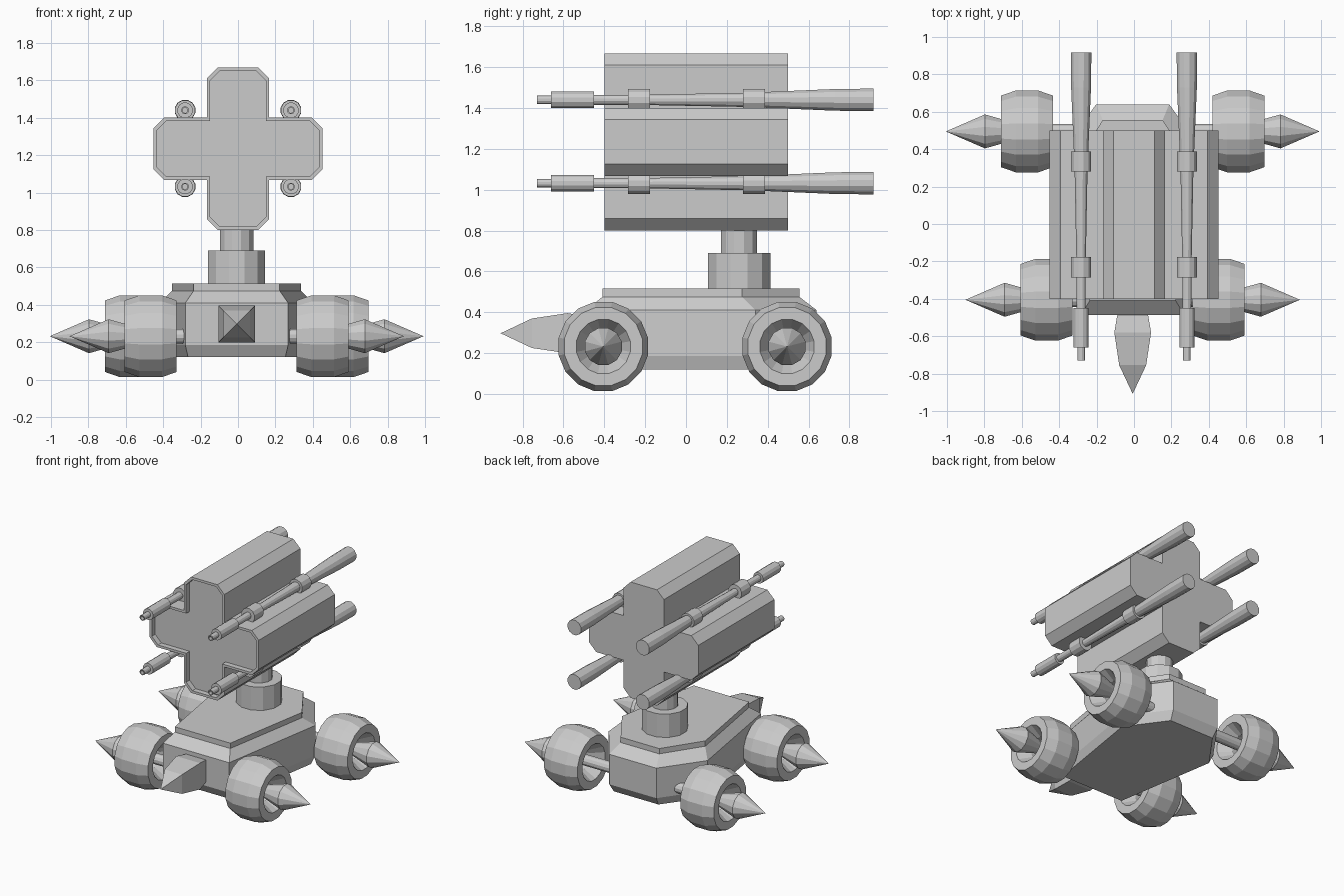
import bpy, bmesh
from math import sin, cos, pi
from mathutils import Vector

if "Cube" in bpy.data.objects:
    bpy.data.objects.remove(bpy.data.objects["Cube"])

grey = bpy.data.materials.new("plain_grey")
grey.use_nodes = True
colour = (0.6, 0.6, 0.6, 1)
grey.diffuse_color = colour
grey.node_tree.nodes["Principled BSDF"].inputs["Base Color"].default_value = colour

CHASSIS_X = -0.007


def finish(name, bm):
    bmesh.ops.recalc_face_normals(bm, faces=bm.faces)
    mesh = bpy.data.meshes.new(name)
    bm.to_mesh(mesh)
    bm.free()
    mesh.materials.append(grey)
    obj = bpy.data.objects.new(name, mesh)
    bpy.context.collection.objects.link(obj)
    return obj


def skin(name, rings, looped=False):
    """Bridge equal rings of points; cap the ends unless looped."""
    bm = bmesh.new()
    loops = [[bm.verts.new(p) for p in ring] for ring in rings]
    n = len(loops[0])
    pairs = list(zip(loops, loops[1:]))
    if looped:
        pairs.append((loops[-1], loops[0]))
    else:
        bm.faces.new(loops[0])
        bm.faces.new(loops[-1])
    for a, b in pairs:
        for i in range(n):
            j = (i + 1) % n
            bm.faces.new((a[i], a[j], b[j], b[i]))
    bmesh.ops.remove_doubles(bm, verts=bm.verts, dist=0.0005)
    return finish(name, bm)


def lathe(name, centre, axis, profile, sides=12, looped=False, turn=0.5):
    """Revolve (distance, radius) pairs round a line through centre."""
    axis = Vector(axis)
    u = Vector((0, 0, 1)) if abs(axis.z) < 0.5 else Vector((1, 0, 0))
    v = axis.cross(u)
    angles = [2 * pi * (i + turn) / sides for i in range(sides)]
    rings = [[Vector(centre) + axis * t + (u * cos(a) + v * sin(a)) * r
              for a in angles] for t, r in profile]
    return skin(name, rings, looped)


# Hull: stacked six-sided outlines, narrow at the front
def outline(half, z):
    pts = half + [(-x, y) for x, y in reversed(half)]
    return [(x + CHASSIS_X, y, z) for x, y in pts]


deck = [(0.23, -0.41), (0.345, 0.275), (0.16, 0.555)]
waist = [(0.275, -0.487), (0.41, 0.34), (0.195, 0.64)]
keel = [(0.26, -0.45), (0.385, 0.325), (0.185, 0.6)]
skin("hull", [outline(keel, 0.12), outline(waist, 0.185), outline(waist, 0.41),
              outline(deck, 0.475), outline(deck, 0.515)])

# Ram: square section tapering to a point
lathe("front_ram", (CHASSIS_X, 0, 0.297), (0, -1, 0),
      [(0.46, 0.11), (0.58, 0.139), (0.755, 0.102), (0.908, 0.0001)], sides=4)

# Wheels, axles and hub spikes
tyre = [(-0.139, 0.135), (-0.139, 0.195), (-0.06, 0.223), (0.06, 0.223),
        (0.139, 0.195), (0.139, 0.135), (0.05, 0.08), (-0.05, 0.08)]
for end, y, offset in (("front", -0.405, 0.46), ("rear", 0.495, 0.565)):
    for side, s in (("left", 1), ("right", -1)):
        hub = (CHASSIS_X + s * offset, y, 0.232)
        lathe(f"{end}_{side}_wheel", hub, (s, 0, 0), tyre, 16, looped=True)
        lathe(f"{end}_{side}_axle_spike", hub, (s, 0, 0),
              [(-offset + 0.1, 0.04), (0.04, 0.04), (0.225, 0.094), (0.434, 0.0001)])

# Turret post in two steps
lathe("post_base", (CHASSIS_X, 0.26, 0), (0, 0, 1), [(0.5, 0.158), (0.69, 0.158)])
lathe("post_neck", (CHASSIS_X, 0.26, 0), (0, 0, 1), [(0.66, 0.092), (0.84, 0.092)])

# Turret: chamfered cross extruded along y, with a recessed front
ARM_X, ARM_Z, REACH_X, REACH_Z, CUT = 0.167, 0.167, 0.452, 0.434, 0.058
MID_Z = 1.234


def cross(y, inset=0.0):
    ax, az = ARM_X - inset, ARM_Z - inset
    rx, rz, c = REACH_X - inset, REACH_Z - inset, CUT - inset * 0.4
    quarter = [(rx, az - c), (rx - c, az), (ax, az), (ax, rz - c), (ax - c, rz)]
    half = quarter + [(-x, z) for x, z in reversed(quarter)]
    pts = half + [(x, -z) for x, z in reversed([(x, z) for x, z in half])]
    return [(x, y, MID_Z + z) for x, z in pts]


skin("turret", [cross(0.5), cross(-0.4), cross(-0.4, 0.018), cross(-0.36, 0.018)])

# Four guns with muzzle, sleeve, clamps and a widening rear
barrel = [(-0.73, 0.014), (-0.73, 0.021), (-0.66, 0.021), (-0.66, 0.042),
          (-0.45, 0.042), (-0.45, 0.025), (-0.2, 0.026), (0.3, 0.036),
          (0.73, 0.055), (0.918, 0.057)]
bore = [(-0.70, 0.014)]
for level, z in (("upper", 1.44), ("lower", 1.032)):
    for side, s in (("left", 1), ("right", -1)):
        centre = (s * 0.283, 0, z)
        lathe(f"{level}_{side}_gun", centre, (0, 1, 0), bore + barrel)
        for place, y in (("front", -0.285), ("rear", 0.28)):
            lathe(f"{level}_{side}_{place}_clamp", centre, (0, 1, 0),
                  [(y, 0.055), (y + 0.108, 0.055)])
